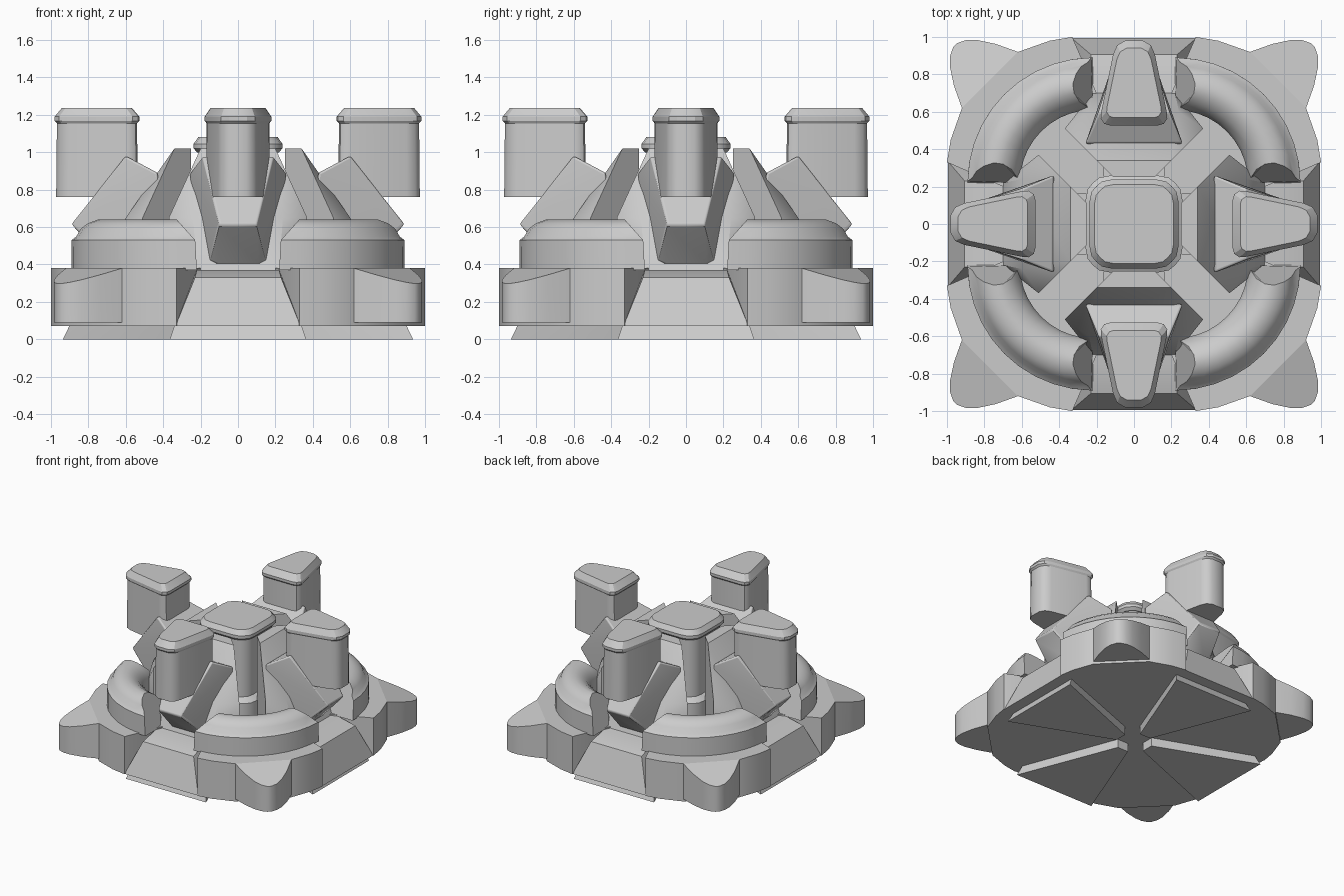
import bpy, bmesh, math
from mathutils import Matrix

if "Cube" in bpy.data.objects:
    bpy.data.objects.remove(bpy.data.objects["Cube"])


def finish(name, bm, turns=4, bevel=0.0, angle=30):
    """Turn a bmesh into an object and repeat it around the z axis."""
    bmesh.ops.recalc_face_normals(bm, faces=bm.faces)
    me = bpy.data.meshes.new(name)
    bm.to_mesh(me)
    bm.free()
    for i in range(turns):
        ob = bpy.data.objects.new(f"{name}_{i + 1}" if turns > 1 else name, me.copy())
        ob.data.transform(Matrix.Rotation(i * math.pi / 2, 4, 'Z'))
        bpy.context.collection.objects.link(ob)
        if bevel:
            m = ob.modifiers.new("bevel", 'BEVEL')
            m.width, m.segments, m.limit_method = bevel, 3, 'ANGLE'
            m.angle_limit = math.radians(35)
        bpy.ops.object.select_all(action='DESELECT')
        ob.select_set(True)
        bpy.context.view_layer.objects.active = ob
        bpy.ops.object.shade_smooth_by_angle(angle=math.radians(angle))


def hull(name, pts, **kw):
    """Convex block from points mirrored in x."""
    bm = bmesh.new()
    vs = [bm.verts.new((s * x, y, z)) for x, y, z in pts for s in (1, -1)]
    res = bmesh.ops.convex_hull(bm, input=vs)
    loose = {v for v in res['geom_interior'] + res['geom_unused']
             if isinstance(v, bmesh.types.BMVert)}
    bmesh.ops.delete(bm, geom=list(loose), context='VERTS')
    bmesh.ops.dissolve_limit(bm, angle_limit=0.02, verts=bm.verts, edges=bm.edges)
    finish(name, bm, **kw)


def loft(name, rings, **kw):
    """Closed skin through rings with equal point counts."""
    bm = bmesh.new()
    vr = [[bm.verts.new(p) for p in r] for r in rings]
    n = len(vr[0])
    for a, b in zip(vr, vr[1:]):
        for i in range(n):
            j = (i + 1) % n
            bm.faces.new((a[i], a[j], b[j], b[i]))
    bm.faces.new(vr[0])
    bm.faces.new(vr[-1])
    finish(name, bm, **kw)


def prism(name, poly, bottom, top):
    loft(name, [[(x, y, bottom) for x, y in poly], [(x, y, top(x, y)) for x, y in poly]])


def scaled(poly, s, cy, z):
    return [(x * s, cy + (y - cy) * s, z) for x, y in poly]


# Corner lobes of the base: flat inner part and sloping rounded tip
side = [(0.2, 0.7), (0.33, 1.0), (0.45, 0.98), (0.62, 0.92)]
prism("base_lobe", [(0.15, 0.15)] + side + [(y, x) for x, y in reversed(side)],
      0.07, lambda x, y: 0.38)
tip = [(0.62, 0.92), (0.74, 0.963), (0.84, 0.984), (0.90, 0.983), (0.945, 0.967)]
prism("base_lobe_tip", tip + [(y, x) for x, y in reversed(tip)],
      0.09, lambda x, y: 0.38 - 0.22 * (x + y - 1.54))

# Sloped panels between the lobes, and the wedge feet below
hull("base_panel", [(0.335, -0.995, 0.07), (0.23, -0.905, 0.33), (0.22, -0.76, 0.37),
                    (0.22, 0, 0.37), (0.335, 0, 0.07)])
hull("foot_wedge", [(0.365, -0.936, 0), (0.34, -0.9, 0.075), (0.05, -0.13, 0), (0.05, -0.13, 0.075)])

# Quarter ring ducts with a domed top and slanted ends
prof = [(0.67, 0.37), (0.67, 0.53), (0.645, 0.55), (0.625, 0.59), (0.59, 0.62), (0.54, 0.64),
        (0.49, 0.632), (0.44, 0.60), (0.405, 0.55), (0.39, 0.5), (0.39, 0.37)]
rings = []
for k in range(11):
    ring = []
    for r, z in prof:
        cut = max(0, z - 0.52) * 0.9 / r
        a = cut + (math.pi / 2 - 2 * cut) * k / 10
        ring.append((0.22 + r * math.cos(a), 0.22 + r * math.sin(a), z))
    rings.append(ring)
loft("ring_duct", rings, angle=35)

# Central column and its rounded cap
quarter = [(0.235, 0.12), (0.225, 0.17), (0.2, 0.2), (0.17, 0.225), (0.12, 0.235)]
square = []
for i in range(4):
    c, s = round(math.cos(i * math.pi / 2)), round(math.sin(i * math.pi / 2))
    square += [(c * x - s * y, s * x + c * y) for x, y in quarter]
loft("column", [scaled(square, s, 0, z) for s, z in
                ((1.1, 0.3), (1.1, 0.5), (0.9, 0.53), (0.9, 1.02))], turns=1)
loft("cap", [scaled(square, s, 0, z) for s, z in
             ((0.93, 1.0), (1.01, 1.02), (1.01, 1.045), (0.9, 1.082))], turns=1)

# Buttresses flaring down from the column
hull("buttress", [(0.11, -0.25, 1.02), (0.2, -0.34, 1.02), (0.11, -0.25, 0.35),
                  (0.37, -0.51, 0.65), (0.24, -0.60, 0.65),
                  (0.37, -0.51, 0.37), (0.22, -0.70, 0.37)])

# Tapered slanting brackets that carry the pods
hull("bracket", [(0.19, -0.60, 0.98), (0.10, -0.89, 0.615), (0.26, -0.43, 0.89),
                 (0.15, -0.68, 0.42), (0.11, -0.69, 0.40), (0.22, -0.40, 0.5)], bevel=0.012)

# Upright wedge pods with chamfered lids
half = [(0.12, -0.54), (0.15, -0.548), (0.168, -0.575), (0.165, -0.61), (0.105, -0.90),
        (0.085, -0.945), (0.045, -0.968)]
pod = half + [(-x, y) for x, y in reversed(half)]
loft("pod", [scaled(pod, s, -0.757, z) for s, z in ((1.02, 0.76), (1, 1.17))], angle=40)
loft("pod_lid", [scaled(pod, s, -0.757, z) for s, z in
                 ((1, 1.155), (1.06, 1.168), (1.06, 1.19), (0.87, 1.238))], angle=25)
